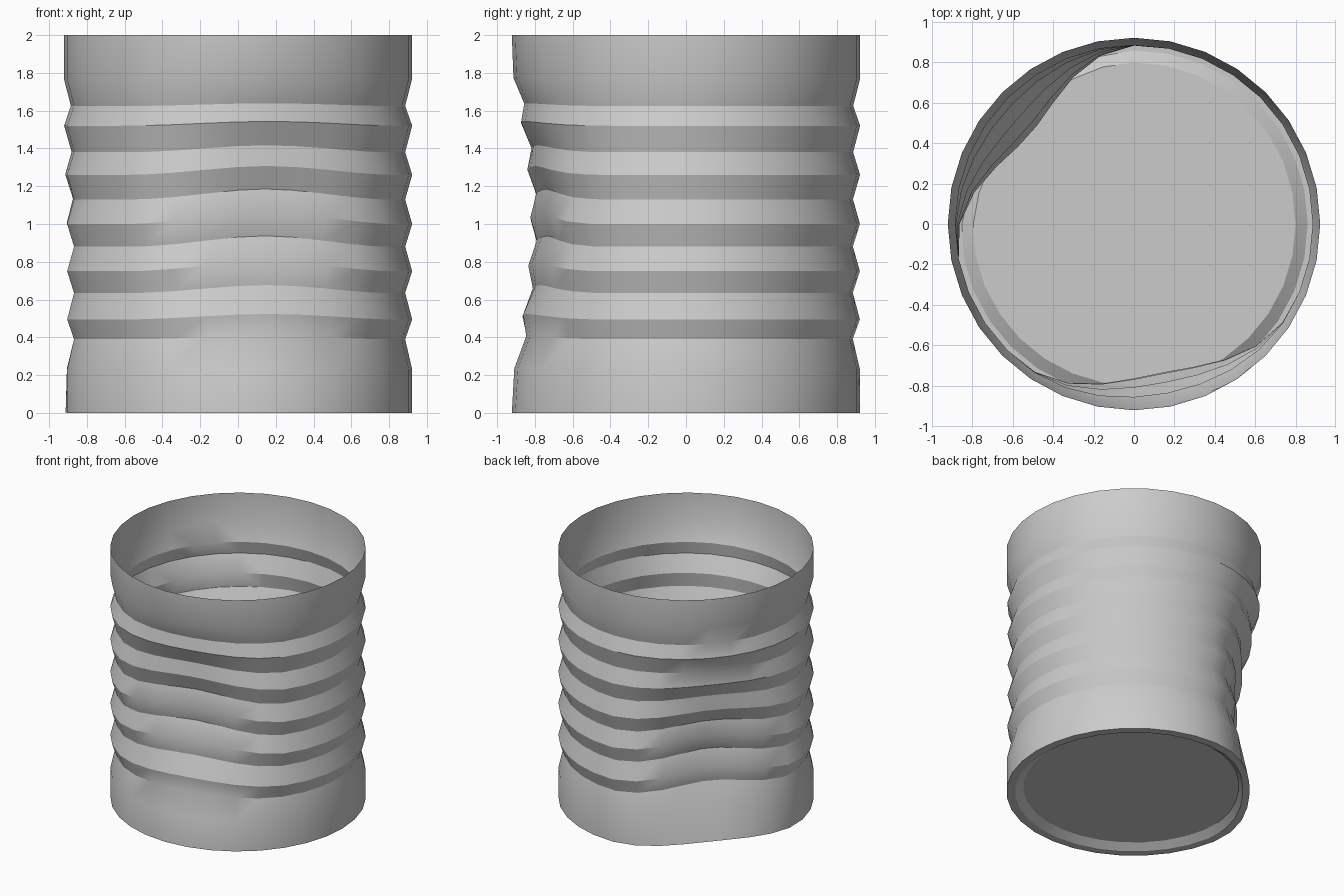
import bpy, bmesh
from math import sin, cos, pi, radians

if "Cube" in bpy.data.objects:
    bpy.data.objects.remove(bpy.data.objects["Cube"])

SIDES = 32
R_OUT, R_IN = 0.922, 0.885

# Ribbed wall profile: alternating ridges and grooves between two plain bands
heights = [0.23, 0.39, 0.495, 0.635, 0.75, 0.88, 1.0, 1.13, 1.26, 1.38, 1.52, 1.625, 1.77]
profile = [(0.80, 0.04), (0.86, 0.0), (R_OUT, 0.0)]
profile += [(R_IN if i % 2 else R_OUT, z) for i, z in enumerate(heights)]
profile += [(R_OUT, 2.0)]

# Dents: angle, height, angular reach, height reach, depth, upward drag ratio
DENTS = [
    (-79, 0.98, 50, 0.95, 0.14, 0.42),
    (139, 0.60, 52, 1.10, 0.205, 0.34),
]


def bump(d, reach):
    return cos(pi / 2 * d / reach) ** 2 if abs(d) < reach else 0.0


def dented(r, deg, z):
    """Push a point on the wall inwards and slightly up inside each dent."""
    push, lift = 0.0, 0.0
    weight = max(0.0, min(1.0, (r - 0.74) / 0.14))
    for a, h, a_reach, h_reach, depth, drag in DENTS:
        d = (deg - a + 180) % 360 - 180
        p = depth * bump(d, a_reach) * bump(z - h, h_reach) * weight
        push += p
        lift += p * drag
    a = radians(deg)
    return ((r - push) * cos(a), (r - push) * sin(a), z + lift)


# Can: lofted rings with a raised floor and an open top
bm = bmesh.new()
rings = [[bm.verts.new(dented(r, 360 * i / SIDES, z)) for i in range(SIDES)]
         for r, z in profile]
for lower, upper in zip(rings, rings[1:]):
    for i in range(SIDES):
        j = (i + 1) % SIDES
        bm.faces.new((lower[i], lower[j], upper[j], upper[i]))
bm.faces.new(list(reversed(rings[0])))
bmesh.ops.recalc_face_normals(bm, faces=bm.faces)

mesh = bpy.data.meshes.new("dented_can")
bm.to_mesh(mesh)
bm.free()
can = bpy.data.objects.new("dented_can", mesh)
bpy.context.collection.objects.link(can)

# Smooth around the wall, crisp on the ribs
bpy.context.view_layer.objects.active = can
can.select_set(True)
bpy.ops.object.shade_smooth_by_angle(angle=radians(30))
